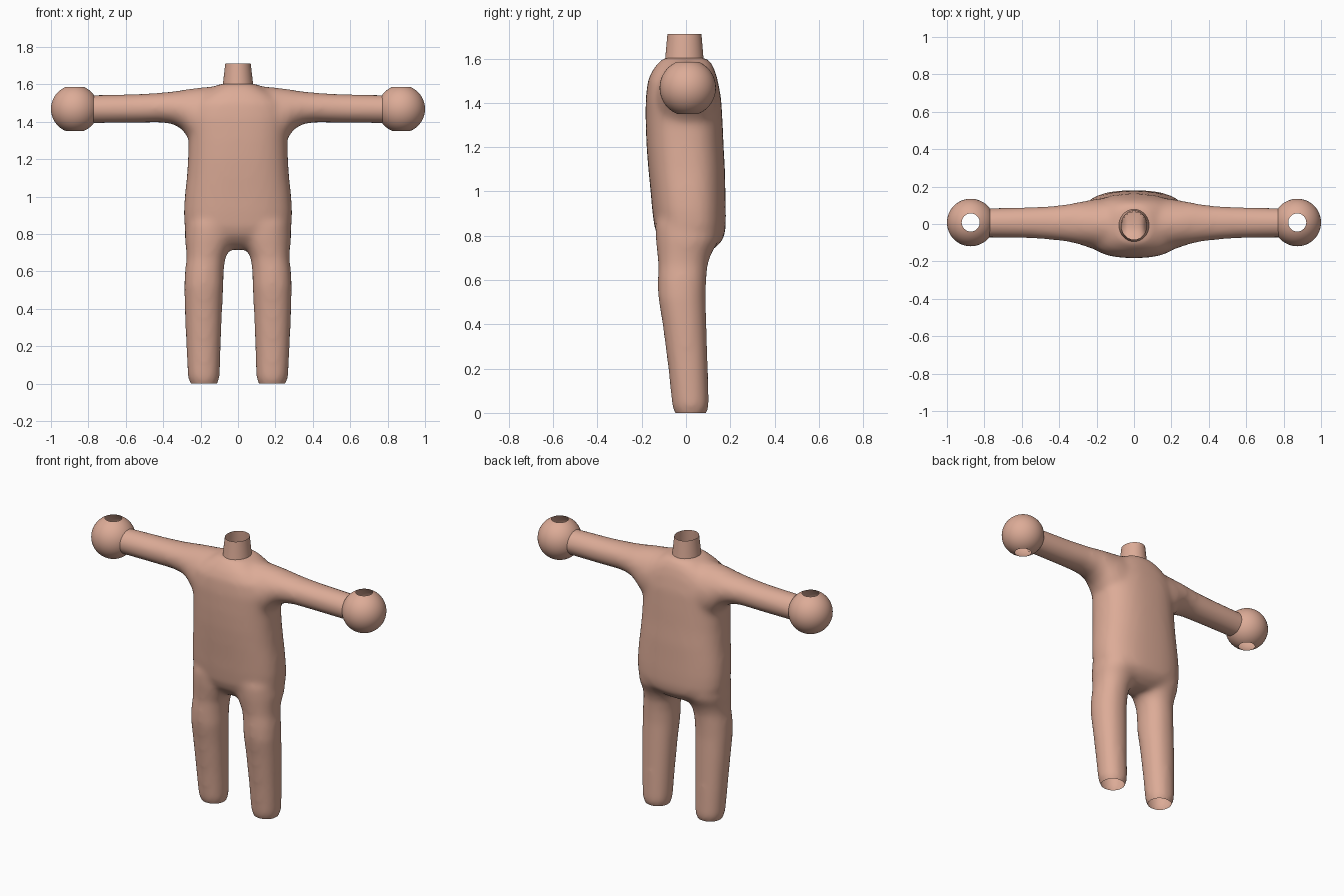
import bpy, bmesh, math
from mathutils import Vector

if "Cube" in bpy.data.objects:
    bpy.data.objects.remove(bpy.data.objects["Cube"])

skin = bpy.data.materials.new("warm skin")
skin.diffuse_color = (0.72, 0.41, 0.31, 1)
skin.use_nodes = True
skin.node_tree.nodes["Principled BSDF"].inputs["Base Color"].default_value = skin.diffuse_color


def power(v, n):
    return math.copysign(abs(v) ** (2 / n), v)


def loft(bm, axis, stations, n=2.0, side=1, cap=True, seg=40):
    """Skin oval sections (t, a0, a1, b0, b1). axis z: a=x, b=y. axis x: a=y, b=z."""
    rings = []
    for t, a0, a1, b0, b1 in stations:
        ring = []
        for i in range(seg):
            u = 2 * math.pi * i / seg
            a = (a0 + a1) / 2 + (a1 - a0) / 2 * power(math.cos(u), n)
            b = (b0 + b1) / 2 + (b1 - b0) / 2 * power(math.sin(u), n)
            co = (a * side, b, t) if axis == "z" else (t * side, a, b)
            ring.append(bm.verts.new(co))
        rings.append(ring)
    faces = []
    for r, q in zip(rings, rings[1:]):
        for i in range(seg):
            j = (i + 1) % seg
            faces.append(bm.faces.new((r[i], r[j], q[j], q[i])))
    if cap:
        faces.append(bm.faces.new(rings[0]))
        faces.append(bm.faces.new(rings[-1]))
    bmesh.ops.recalc_face_normals(bm, faces=faces)


def make_object(name, bm):
    me = bpy.data.meshes.new(name)
    bm.to_mesh(me)
    bm.free()
    ob = bpy.data.objects.new(name, me)
    bpy.context.collection.objects.link(ob)
    me.materials.clear()
    me.materials.append(skin)
    me.polygons.foreach_set("use_smooth", [True] * len(me.polygons))
    return ob


# torso: (z, half width, front y, back y)
torso = [
    (0.715, 0.10, -0.04, 0.08), (0.75, 0.19, -0.09, 0.14), (0.79, 0.26, -0.125, 0.172),
    (0.84, 0.287, -0.143, 0.18), (0.92, 0.29, -0.153, 0.18), (1.0, 0.285, -0.16, 0.178),
    (1.1, 0.274, -0.17, 0.176), (1.2, 0.267, -0.178, 0.17), (1.3, 0.264, -0.182, 0.166),
    (1.42, 0.27, -0.182, 0.159), (1.5, 0.25, -0.173, 0.144), (1.55, 0.19, -0.15, 0.13),
    (1.585, 0.13, -0.122, 0.112), (1.605, 0.09, -0.10, 0.09),
]
# leg: (z, inner x, outer x, front y, back y)
leg = [
    (-0.04, 0.13, 0.235, -0.03, 0.07), (0.0, 0.108, 0.255, -0.052, 0.094),
    (0.03, 0.098, 0.268, -0.063, 0.104), (0.2, 0.092, 0.277, -0.08, 0.099),
    (0.4, 0.084, 0.285, -0.106, 0.093), (0.52, 0.078, 0.288, -0.126, 0.089),
    (0.6, 0.076, 0.284, -0.127, 0.092), (0.67, 0.068, 0.275, -0.125, 0.098),
    (0.72, 0.045, 0.278, -0.13, 0.115), (0.78, 0.015, 0.285, -0.137, 0.15),
    (0.86, 0.01, 0.28, -0.14, 0.16),
]
# arm: (x, front y, back y, lower z, upper z)
arm = [
    (0.0, -0.155, 0.14, 1.25, 1.597), (0.1, -0.15, 0.14, 1.25, 1.592),
    (0.2, -0.138, 0.135, 1.25, 1.583), (0.25, -0.124, 0.126, 1.29, 1.578),
    (0.3, -0.107, 0.117, 1.36, 1.569), (0.35, -0.096, 0.107, 1.387, 1.562),
    (0.42, -0.087, 0.098, 1.396, 1.555), (0.55, -0.077, 0.091, 1.393, 1.548),
    (0.77, -0.073, 0.085, 1.391, 1.543), (0.84, -0.073, 0.085, 1.391, 1.543),
]

# body: solid parts fused into one smooth skin
bm = bmesh.new()
loft(bm, "z", [(z, -w, w, f, b) for z, w, f, b in torso], n=2.5)
for s in (1, -1):
    loft(bm, "z", leg, n=2.15, side=s)
    loft(bm, "x", arm, n=2.0, side=s)
solid = make_object("body_solid", bm)
rm = solid.modifiers.new("fuse", "REMESH")
rm.mode = "VOXEL"
rm.voxel_size = 0.014
sm = solid.modifiers.new("relax", "SMOOTH")
sm.factor = 0.5
sm.iterations = 18
dg = bpy.context.evaluated_depsgraph_get()
bm = bmesh.new()
bm.from_mesh(solid.evaluated_get(dg).to_mesh())
bpy.data.objects.remove(solid)

# open the leg ends, arm ends and neck hole
for co, no in (((0, 0, 0), (0, 0, -1)), ((0.775, 0, 0), (1, 0, 0)), ((-0.775, 0, 0), (-1, 0, 0))):
    bmesh.ops.bisect_plane(bm, geom=bm.verts[:] + bm.edges[:] + bm.faces[:],
                           plane_co=co, plane_no=no, clear_outer=True)
hole = []
for f in bm.faces:
    c = f.calc_center_median()
    if c.z > 1.5 and math.hypot(c.x / 0.072, (c.y + 0.008) / 0.078) < 1:
        hole.append(f)
bmesh.ops.delete(bm, geom=hole, context="FACES")
make_object("body", bm)

# neck: open tapered tube
bm = bmesh.new()
loft(bm, "z", [(1.565, -0.085, 0.085, -0.099, 0.083), (1.6, -0.081, 0.081, -0.094, 0.079),
               (1.71, -0.068, 0.068, -0.084, 0.07)], cap=False)
make_object("neck", bm)

# hands: balls with a round opening at top and bottom
R, H = 0.127, 0.1175
for s, name in ((1, "right_hand_ball"), (-1, "left_hand_ball")):
    bm = bmesh.new()
    cap = math.asin(H / R)
    rows = []
    for i in range(25):
        a = -cap + 2 * cap * i / 24
        r, z = R * math.cos(a), 1.468 + R * math.sin(a)
        rows.append((z, 0.873 - r, 0.873 + r, 0.008 - r, 0.008 + r))
    loft(bm, "z", rows, side=s, cap=False, seg=48)
    make_object(name, bm)
